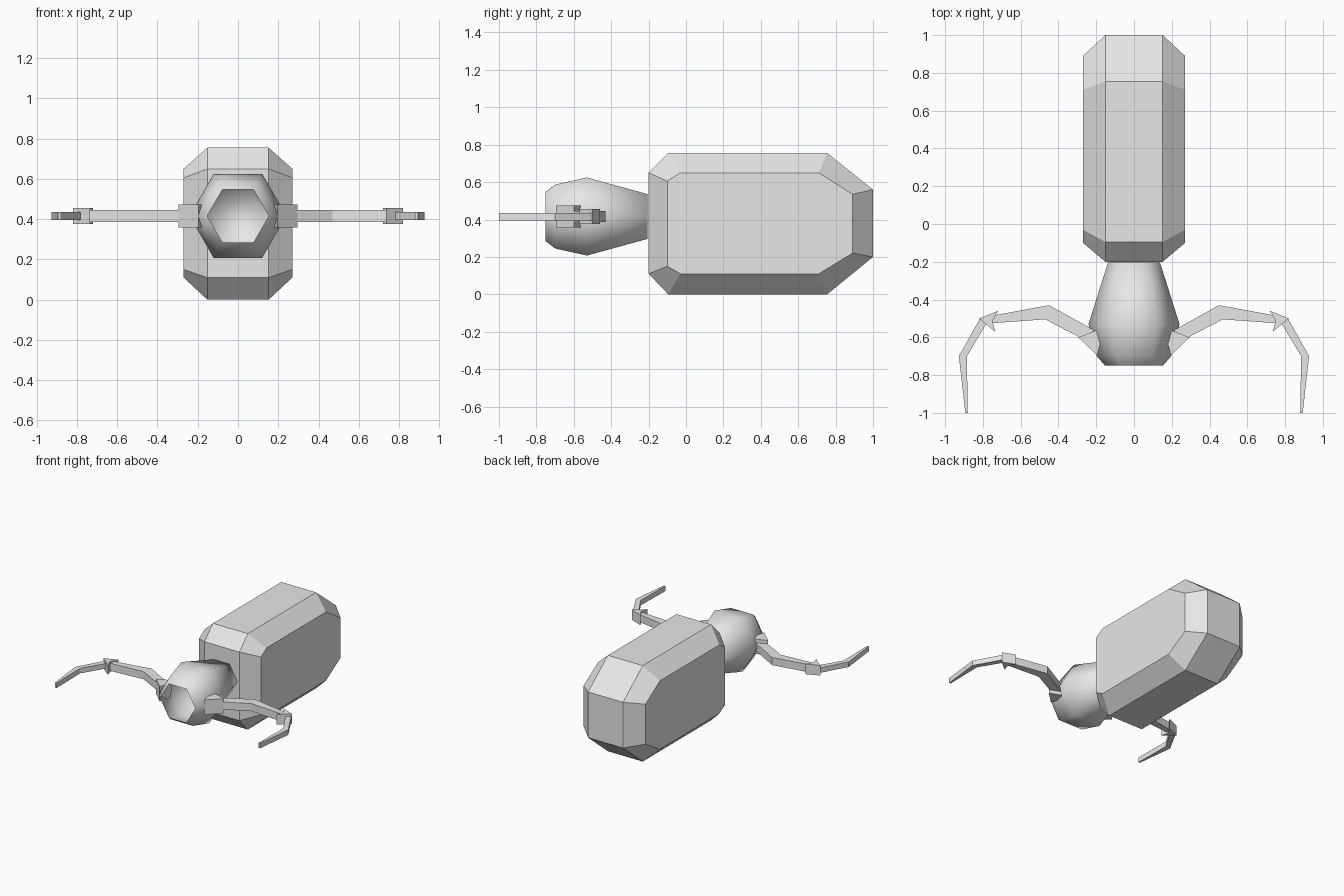
import bpy
import bmesh
import math

old = bpy.data.objects.get("Cube")
if old:
    bpy.data.objects.remove(old, do_unlink=True)

grey = bpy.data.materials.new("plain grey")
grey.use_nodes = True
grey.diffuse_color = (0.8, 0.8, 0.8, 1)
grey.node_tree.nodes["Principled BSDF"].inputs["Base Color"].default_value = (0.8, 0.8, 0.8, 1)


def loft(name, rings, cap_start=True, cap_end=True, smooth=False):
    """Skin a list of equal-sized point rings into one object."""
    bm = bmesh.new()
    loops = [[bm.verts.new(p) for p in ring] for ring in rings]
    n = len(loops[0])
    for a, b in zip(loops, loops[1:]):
        for i in range(n):
            j = (i + 1) % n
            bm.faces.new((a[i], a[j], b[j], b[i]))
    if cap_start:
        bm.faces.new(loops[0][::-1])
    if cap_end:
        bm.faces.new(loops[-1])
    bmesh.ops.recalc_face_normals(bm, faces=bm.faces)
    for f in bm.faces:
        f.smooth = smooth
    mesh = bpy.data.meshes.new(name)
    bm.to_mesh(mesh)
    bm.free()
    mesh.materials.append(grey)
    obj = bpy.data.objects.new(name, mesh)
    bpy.context.collection.objects.link(obj)
    return obj


# Abdomen: chamfered block, lofted across x from (y, z) outlines
side = [(-0.10, 0.15), (-0.03, 0.11), (0.71, 0.11), (0.89, 0.22),
        (0.89, 0.535), (0.71, 0.65), (-0.03, 0.65), (-0.10, 0.605)]
middle = [(-0.20, 0.11), (-0.095, 0.0), (0.755, 0.0), (1.0, 0.20),
          (1.0, 0.56), (0.755, 0.755), (-0.095, 0.755), (-0.20, 0.65)]
sections = [(-0.27, side), (-0.152, middle), (0.152, middle), (0.27, side)]
loft("abdomen", [[(x, y, z) for y, z in outline] for x, outline in sections])

# Head: smooth hexagonal tube, open at the mouth and closed at the neck
HEAD_Z = 0.416
head_profile = [(-0.75, 0.153), (-0.70, 0.197), (-0.53, 0.241), (-0.205, 0.138)]
hexagon = [(math.cos(math.radians(60 * i)), math.sin(math.radians(60 * i))) for i in range(6)]
loft("head", [[(r * c, y, HEAD_Z + r * s) for c, s in hexagon] for y, r in head_profile],
     cap_start=False, smooth=True)

# Pincers: flat plates, each with its plan outline and half thickness
plates = {
    "hip": (0.058, [(0.17, -0.60), (0.205, -0.565), (0.295, -0.60), (0.195, -0.695)]),
    "upper_arm": (0.030, [(0.17, -0.585), (0.45, -0.43), (0.75, -0.485),
                          (0.75, -0.525), (0.47, -0.505), (0.20, -0.645)]),
    "elbow": (0.040, [(0.72, -0.46), (0.82, -0.50), (0.735, -0.57), (0.75, -0.515)]),
    "claw": (0.020, [(0.765, -0.50), (0.815, -0.50), (0.927, -0.70),
                     (0.893, -1.0), (0.88, -1.0), (0.885, -0.70)]),
}
for sign, label in ((1, "left"), (-1, "right")):
    for part, (half, outline) in plates.items():
        loft(f"{label}_{part}", [[(sign * x, y, HEAD_Z + dz) for x, y in outline]
                                 for dz in (-half, half)])
